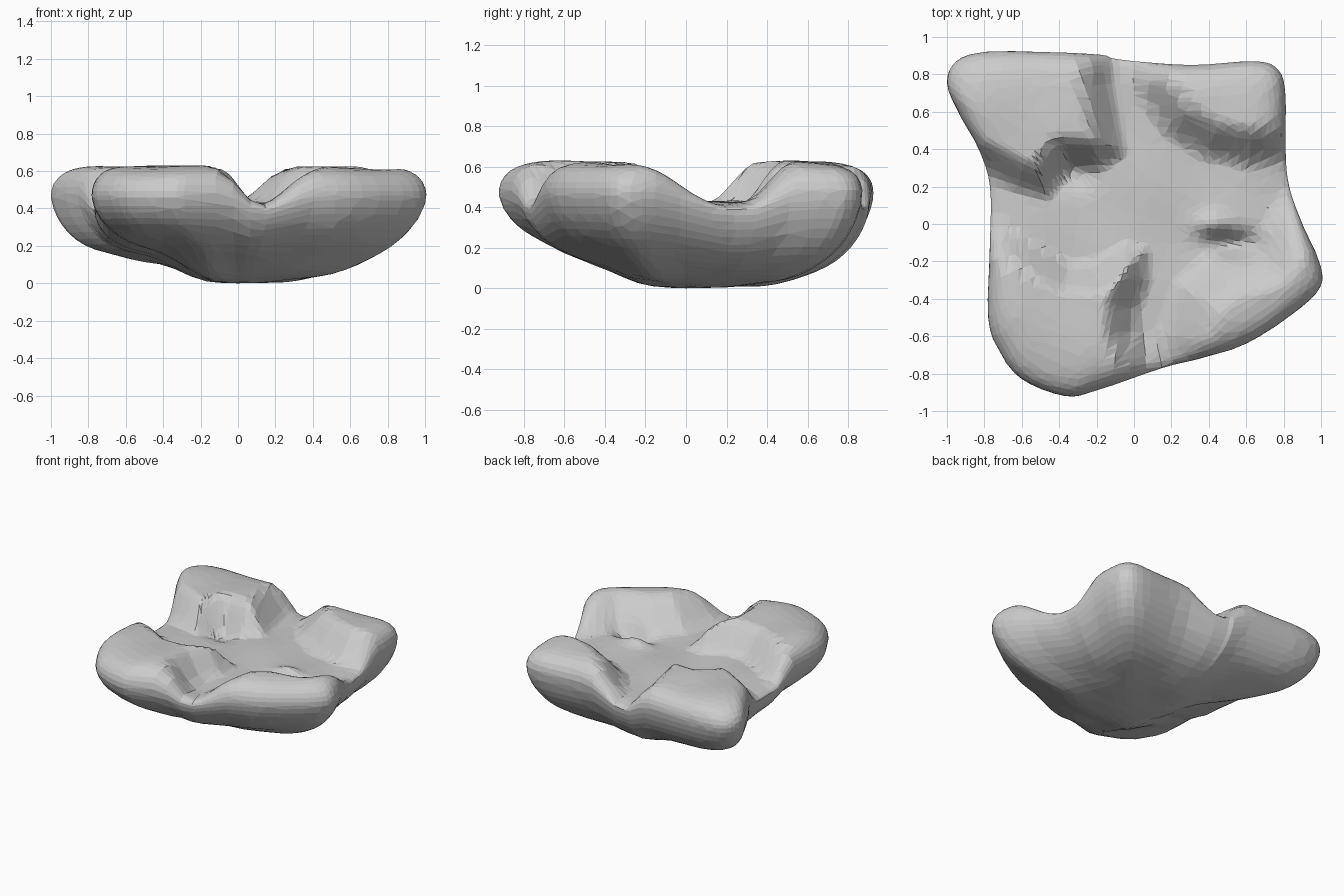
import bpy, bmesh, math
from mathutils import Vector

if "Cube" in bpy.data.objects:
    bpy.data.objects.remove(bpy.data.objects["Cube"])

# Plan outline, counter-clockwise from the right side
OUTLINE = [(.90, 0), (.83, .2), (.81, .4), (.81, .68), (.775, .82), (.65, .87), (.3, .85),
           (-.08, .88), (-.18, .905), (-.5, .92), (-.8, .92), (-.95, .87), (-1, .75),
           (-.93, .58), (-.83, .4), (-.77, .2), (-.77, -.1), (-.78, -.5), (-.72, -.68),
           (-.6, -.83), (-.37, -.92), (-.2, -.89), (.15, -.77), (.35, -.72), (.6, -.64),
           (.85, -.48), (.995, -.34), (.99, -.2)]

# Raised pads: plan shape, slope width outside and inside the edge
PADS = [
    ([(-1.2, 1.2), (-.13, 1.2), (-.16, .75), (-.09, .4), (-.2, .33), (-.36, .35), (-.48, .18),
      (-.62, .22), (-.78, .3), (-1.2, .3)], .07, .15),
    ([(.02, 1.2), (.06, .75), (.2, .52), (.4, .4), (.62, .36), (.78, .38), (1.2, .36), (1.2, 1.2)], .08, .18),
    ([(-1.2, -.02), (-.7, -.05), (-.5, -.16), (-.35, -.24), (-.2, -.24), (-.05, -.15), (.04, -.16),
      (.04, -.3), (-.02, -.45), (-.02, -.58), (.06, -.75), (.1, -1.2), (-1.2, -1.2)], .07, .16),
    ([(.2, -1.2), (.2, -.6), (.28, -.35), (.46, -.2), (.68, -.15), (.85, .12), (1.2, .14), (1.2, -1.2)], .10, .24),
]
RIM, FLOOR, TOP = .47, .425, .625
EDGE_FLOOR = .385
STEPS = 4


def smooth(a, b, v):
    v = max(0, min(1, (v - a) / (b - a)))
    return v * v * (3 - 2 * v)


def signed_distance(p, poly):
    d, inside = 9, False
    for i in range(len(poly)):
        a, b = Vector(poly[i - 1]), Vector(poly[i])
        e, w = b - a, p - a
        d = min(d, (w - e * max(0, min(1, w.dot(e) / e.dot(e)))).length)
        if (a.y > p.y) != (b.y > p.y) and p.x < a.x + (p.y - a.y) * e.x / e.y:
            inside = not inside
    return d if inside else -d


def pad_amount(p):
    return max(smooth(-out, inn, signed_distance(p, poly)) for poly, out, inn in PADS)


def pit(p, x, y, rx, ry, depth):
    return depth * math.exp(-((p.x - x) / rx) ** 2 - ((p.y - y) / ry) ** 2)


def top_height(p, t, rim):
    z = FLOOR + (TOP - FLOOR) * pad_amount(p)
    z -= pit(p, .52, -.11, .14, .07, .09) + pit(p, -.33, .27, .12, .09, .05)
    z += pit(p, .42, 0, .09, .06, .04)
    z += .007 * math.sin(9 * p.x + 4 * p.y) * math.sin(8 * p.y - 3 * p.x)
    return rim + (z - rim) * math.sqrt(max(0, 1 - t ** 11))


def bottom_height(p, t, rim):
    r = max(p.length, 1e-6)
    c, s = p.x / r, p.y / r
    power = 2.5 + .2 * c + (1.2 * s if s > 0 else .5 * s)
    z = rim * (1 - (1 - min(1, t) ** power) ** .6)
    # underside is lifted towards the left and the front
    fade = 1 - smooth(.55, 1, t)
    z += fade * (.075 * smooth(.12, .42, -p.x) + .03 * smooth(.2, .45, -p.y))
    return z + .006 * fade * smooth(0, .3, t) * (1 + math.sin(11 * p.x + 2) * math.sin(12 * p.y))


# Smooth closed outline
ring = []
n = len(OUTLINE)
for i in range(n):
    a, b, c, d = (Vector(OUTLINE[(i + k) % n]) for k in (-1, 0, 1, 2))
    for j in range(STEPS):
        u = j / STEPS
        ring.append(.5 * (2 * b + (c - a) * u + (2 * a - 5 * b + 4 * c - d) * u * u
                          + (3 * b - a - 3 * c + d) * u ** 3))
rims = [EDGE_FLOOR + (RIM - EDGE_FLOOR) * pad_amount(q * .96) for q in ring]

# Cushion body: concentric rings over the top, then back under the bowl
bm = bmesh.new()


def make_ring(t, height):
    return [bm.verts.new((q.x * t, q.y * t, height(q * t, t, rim))) for q, rim in zip(ring, rims)]


ts_top = [math.sin(math.pi / 2 * k / 36) for k in range(1, 37)]
ts_bot = [math.sin(math.pi / 2 * k / 18) for k in range(17, 0, -1)]
rows = [make_ring(t, top_height) for t in ts_top] + [make_ring(t, bottom_height) for t in ts_bot]
m = len(ring)
for r0, r1 in zip(rows, rows[1:]):
    for i in range(m):
        j = (i + 1) % m
        bm.faces.new((r0[i], r1[i], r1[j], r0[j]))
for row, z in ((rows[0], FLOOR), (rows[-1], 0)):
    centre = bm.verts.new((0, 0, z))
    for i in range(m):
        bm.faces.new((row[i], row[(i + 1) % m], centre))
bmesh.ops.recalc_face_normals(bm, faces=bm.faces)
mesh = bpy.data.meshes.new("cushion_body")
bm.to_mesh(mesh)
bm.free()
body = bpy.data.objects.new("cushion_body", mesh)
bpy.context.collection.objects.link(body)

# Irregular flat facets
dec = body.modifiers.new("facets", 'DECIMATE')
dec.ratio = .3
